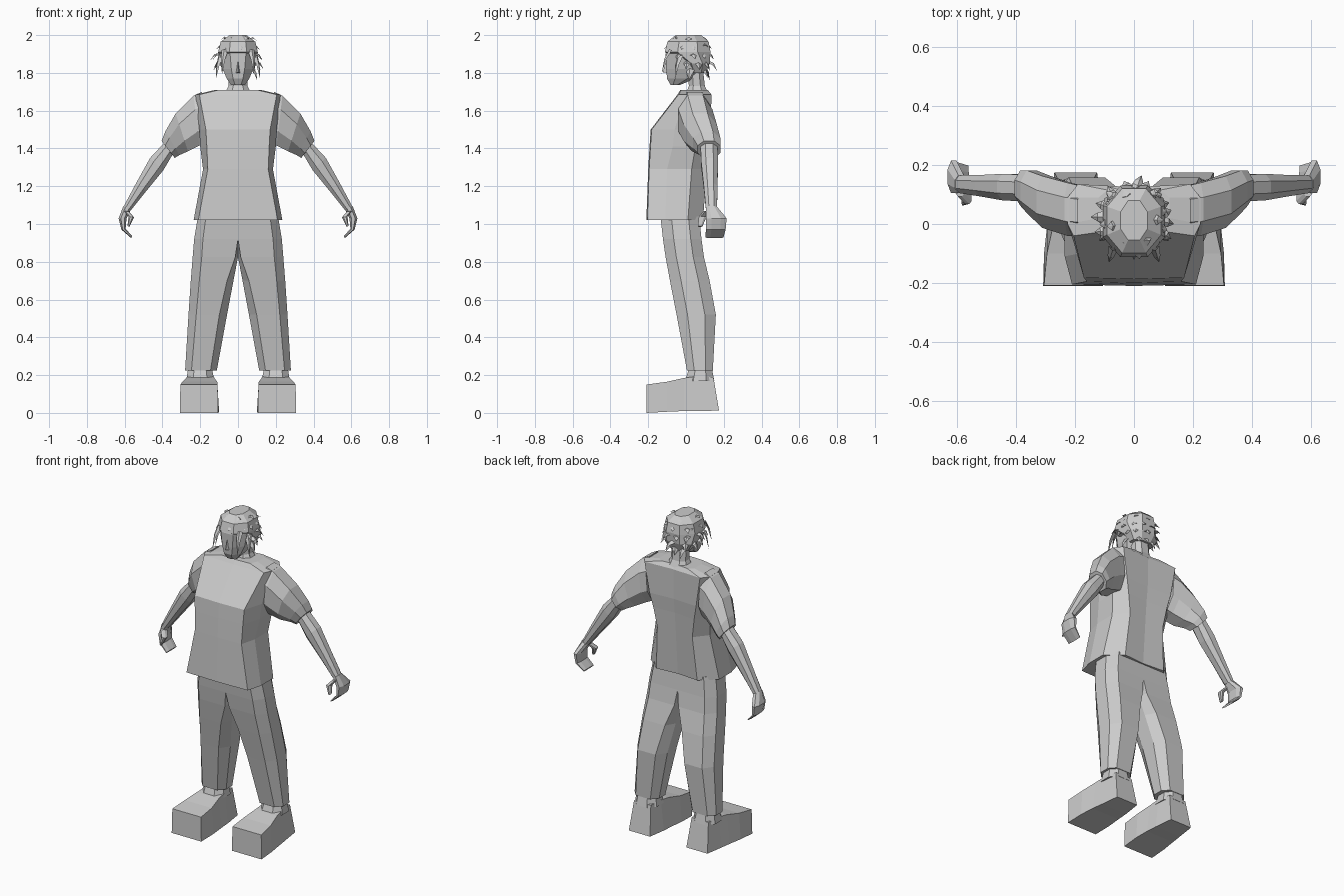
import bpy, bmesh, math, random
from mathutils import Vector

random.seed(4)
cube = bpy.data.objects.get("Cube")
if cube:
    bpy.data.objects.remove(cube, do_unlink=True)

grey = bpy.data.materials.new("plain grey")
grey.use_nodes = True
grey.diffuse_color = (0.6, 0.6, 0.6, 1)
grey.node_tree.nodes["Principled BSDF"].inputs["Base Color"].default_value = (0.6, 0.6, 0.6, 1)


def finish(name, bm):
    bmesh.ops.remove_doubles(bm, verts=bm.verts, dist=0.0005)
    bmesh.ops.recalc_face_normals(bm, faces=bm.faces)
    mesh = bpy.data.meshes.new(name)
    bm.to_mesh(mesh)
    bm.free()
    mesh.materials.append(grey)
    obj = bpy.data.objects.new(name, mesh)
    bpy.context.collection.objects.link(obj)
    return obj


def loft(name, rings, side=1):
    """Skin equal-length rings of points, capped at both ends."""
    bm = bmesh.new()
    loops = [[bm.verts.new((x * side, y, z)) for x, y, z in ring] for ring in rings]
    for a, b in zip(loops, loops[1:]):
        for i in range(len(a)):
            j = (i + 1) % len(a)
            bm.faces.new((a[i], a[j], b[j], b[i]))
    bm.faces.new(loops[0])
    bm.faces.new(loops[-1])
    return finish(name, bm)


def slab(z, x0, x1, y0, y1, inner=0.25, outer=0.25, depth=0.28):
    """Level rectangle with cut corners."""
    w, d = x1 - x0, (y1 - y0) * depth
    a, b = x0 + w * inner, x1 - w * outer
    return [(a, y0, z), (b, y0, z), (x1, y0 + d, z), (x1, y1 - d, z),
            (b, y1, z), (a, y1, z), (x0, y1 - d, z), (x0, y0 + d, z)]


def limb(top_x, top_z, low_x, low_z, y, half):
    """Eight-sided section across an arm, from its upper to its lower edge."""
    top, low = Vector((top_x, 0, top_z)), Vector((low_x, 0, low_z))
    ring = []
    for t, s in ((0, .45), (.28, 1), (.72, 1), (1, .5), (1, -.5), (.72, -1), (.28, -1), (0, -.45)):
        p = top.lerp(low, t)
        ring.append((p.x, y + s * half, p.z))
    return ring


# Shirt body: front width, side width and back width at each height
def shirt_ring(z, yf, wf, ws, ysf, ysb, wb, yb):
    half = [(wf, yf), (ws, ysf), (ws, ysb), (wb, yb)]
    return ([(0, yf - .005, z)] + [(x, y, z) for x, y in half] + [(0, yb - .01, z)]
            + [(-x, y, z) for x, y in reversed(half)])


loft("shirt", [shirt_ring(*r) for r in (
    (1.02, -.205, .21, .235, -.11, .01, .14, .09),
    (1.29, -.195, .16, .185, -.10, .03, .12, .11),
    (1.41, -.188, .165, .20, -.07, .05, .14, .12),
    (1.50, -.182, .17, .205, -.06, .06, .16, .13),
    (1.685, -.04, .205, .225, 0, .09, .19, .135),
    (1.71, -.025, .10, .12, .02, .09, .09, .115))])

# Neck and head
loft("neck", [slab(1.69, -.07, .07, 0, .12), slab(1.73, -.05, .05, .015, .1),
              slab(1.82, -.05, .05, .01, .09)])
loft("head", [slab(z, -w, w, y0, y1, .28, .28) for z, w, y0, y1 in (
    (1.735, .035, -.082, -.035), (1.77, .06, -.1, .05), (1.82, .08, -.105, .09),
    (1.9, .095, -.108, .115), (1.96, .085, -.09, .11), (1.99, .045, -.05, .07))])
loft("nose", [[(-.012, -.1, 1.8), (.012, -.1, 1.8), (0, -.122, 1.803)],
              [(-.005, -.1, 1.86), (.005, -.1, 1.86), (0, -.108, 1.86)]])

# Hair: a cap with a fringe line, then rows of pointed locks
loft("hair_cap", [slab(z, -w, w, y0, y1, .28, .28) for z, w, y0, y1 in (
    (1.80, .07, .02, .105), (1.85, .1, -.01, .125), (1.91, .105, -.112, .13),
    (1.965, .092, -.098, .12), (2.0, .045, -.055, .08))])


def add_lock(bm, base, out, length, width):
    side = out.cross(Vector((0, 0, 1))).normalized() * width
    lift = side.cross(out).normalized() * width * .6
    tip = base + out * length + Vector((0, 0, -length * .45))
    mid = base + out * length * .6
    roots = [bm.verts.new(base + v) for v in (side, -side, lift)]
    bend = [bm.verts.new(mid + v * .6) for v in (side, -side, lift)]
    end = bm.verts.new(tip)
    for i in range(3):
        j = (i + 1) % 3
        bm.faces.new((roots[i], roots[j], bend[j], bend[i]))
        bm.faces.new((bend[i], bend[j], end))


bm = bmesh.new()
center = Vector((0, .012, 1.875))
for height, count in ((-.55, 9), (-.2, 11), (.15, 12), (.5, 11), (.8, 6)):
    for i in range(count):
        turn = math.tau * (i + random.uniform(.2, .8)) / count
        flat = math.sqrt(1 - height * height)
        n = Vector((math.sin(turn) * flat, -math.cos(turn) * flat, height))
        if n.y < -.35 and height < .4 or n.y < .1 and height < -.3:
            continue
        base = center + Vector((n.x * .09, n.y * .105, n.z * .11))
        out = (n + Vector((random.uniform(-.4, .4), random.uniform(-.3, .3), -.15))).normalized()
        add_lock(bm, base, out, random.uniform(.035, .06), .024)
for s in (-1, 1):
    # Long forelocks beside the brow
    add_lock(bm, Vector((.07 * s, -.08, 1.92)), Vector((.15 * s, -.5, -.85)).normalized(), .1, .018)
    add_lock(bm, Vector((.09 * s, -.03, 1.89)), Vector((.3 * s, -.3, -.9)).normalized(), .09, .02)
finish("hair_locks", bm)

# Paired limbs
for label, s in (("left", 1), ("right", -1)):
    loft(label + "_sleeve", [limb(*r) for r in (
        (.19, 1.70, .17, 1.43, .045, .085), (.235, 1.68, .205, 1.415, .05, .09),
        (.33, 1.585, .265, 1.385, .075, .088), (.385, 1.49, .31, 1.365, .11, .072),
        (.405, 1.44, .335, 1.35, .122, .06))], s)
    loft(label + "_forearm", [limb(*r) for r in (
        (.39, 1.43, .345, 1.37, .122, .045), (.465, 1.35, .395, 1.285, .125, .045),
        (.54, 1.215, .485, 1.175, .13, .036), (.607, 1.09, .565, 1.075, .135, .03))], s)
    loft(label + "_hand", [limb(*r) for r in (
        (.607, 1.095, .565, 1.08, .135, .03), (.632, 1.03, .59, 1.03, .16, .055),
        (.617, .97, .595, .975, .158, .052), (.565, .925, .56, .935, .15, .048))], s)
    loft(label + "_thumb", [limb(*r) for r in (
        (.605, 1.07, .575, 1.065, .115, .022), (.58, 1.04, .55, 1.035, .088, .02),
        (.585, .99, .575, .985, .075, .012))], s)
    # Trouser leg, square along the middle seam above the crotch
    loft(label + "_trouser_leg", [slab(z, x0, x1, y0, y1, c, .2) for z, x0, x1, y0, y1, c in (
        (1.04, 0, .212, -.135, .07, 0), (.92, 0, .232, -.122, .082, 0),
        (.825, 0, .24, -.108, .095, .06), (.70, .024, .25, -.085, .125, .15),
        (.52, .058, .262, -.05, .158, .2), (.225, .112, .28, .005, .142, .2))], s)
    # Shoe: sections from heel to toe, then the ankle
    loft(label + "_shoe", [[(a, y, z0), (b, y, z0), (b - t, y - k, z1), (a + t, y - k, z1)]
                           for y, a, b, z0, z1, t, k in (
        (.175, .125, .27, .012, .19, .015, .03), (.06, .11, .285, .01, .195, .02, 0),
        (-.01, .105, .295, .01, .185, .02, 0), (-.10, .1, .305, .006, .165, .01, 0),
        (-.21, .105, .308, 0, .15, .003, -.002))], s)
    loft(label + "_ankle", [slab(.17, .125, .275, -.005, .15), slab(.245, .14, .262, .02, .135)], s)
